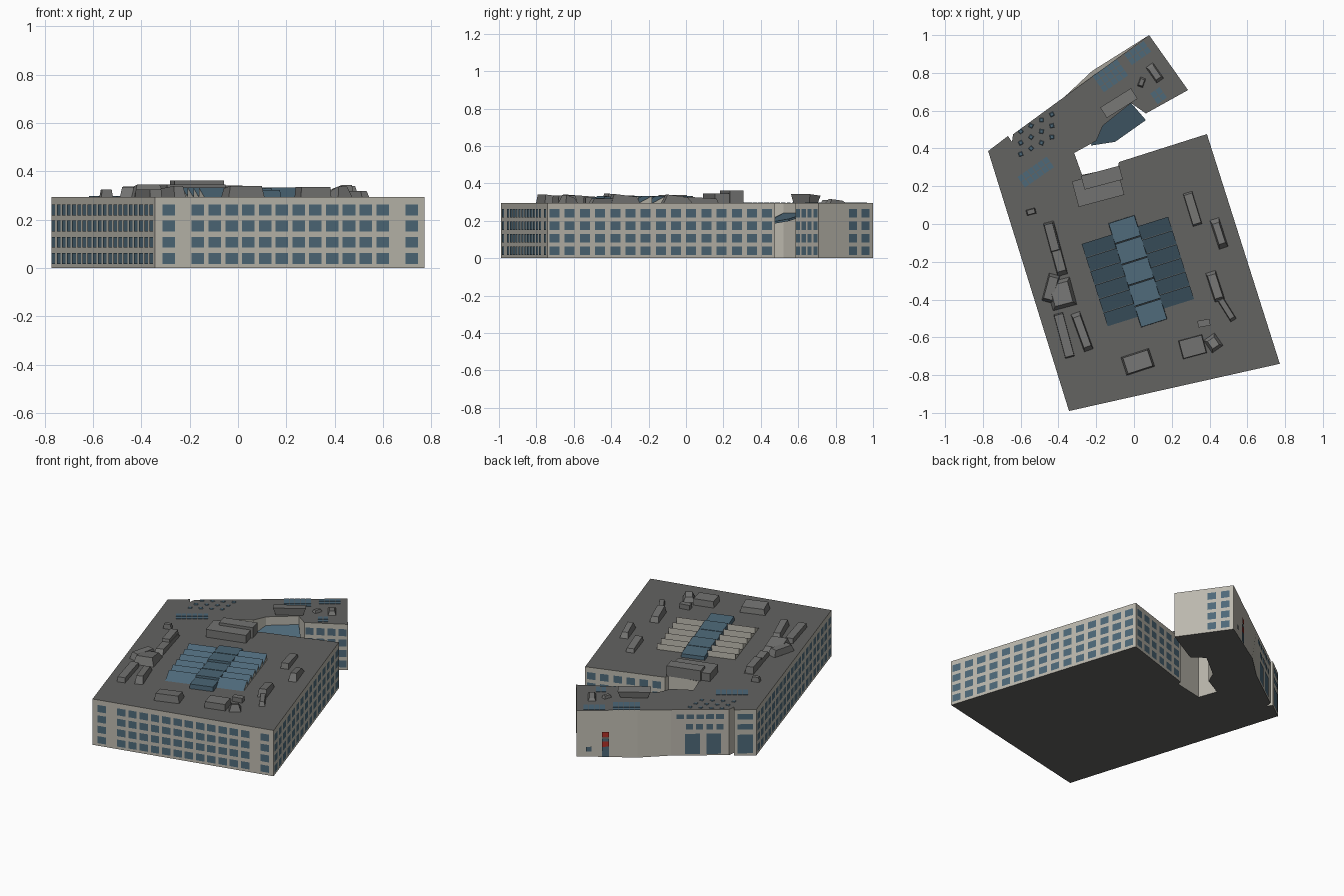
import bpy, math
from mathutils import Vector

if "Cube" in bpy.data.objects:
    bpy.data.objects.remove(bpy.data.objects["Cube"])

ROOF = 0.295

def material(name, c):
    m = bpy.data.materials.new(name)
    m.diffuse_color = (*c, 1)
    m.use_nodes = True
    m.node_tree.nodes["Principled BSDF"].inputs["Base Color"].default_value = m.diffuse_color
    return m

STONE = material("pale_stone", (0.50, 0.48, 0.42))
DARK = material("roofing", (0.125, 0.125, 0.12))
UNIT = material("roof_unit_grey", (0.17, 0.17, 0.165))
GLASS = material("glass", (0.075, 0.14, 0.19))
RED = material("red_paint", (0.45, 0.03, 0.02))

def mesh(name, verts, faces, mats, index=None):
    me = bpy.data.meshes.new(name)
    me.from_pydata([tuple(v) for v in verts], [], faces)
    for m in mats:
        me.materials.append(m)
    if index:
        for p, i in zip(me.polygons, index):
            p.material_index = i
    ob = bpy.data.objects.new(name, me)
    bpy.context.collection.objects.link(ob)
    return ob

def prism(name, base, top, mats, index=None):
    """Solid between two matching rings (counter-clockwise from above)."""
    n = len(base)
    faces = [(i, (i + 1) % n, n + (i + 1) % n, n + i) for i in range(n)]
    faces += [tuple(range(n, 2 * n)), tuple(reversed(range(n)))]
    return mesh(name, list(base) + list(top), faces, mats, index)

def block(name, x, y, sx, sy, deg, z1, mat=UNIT, z0=ROOF, taper=1.0, drop=0.0):
    """Turned box; taper scales the top, drop lowers its +y edge."""
    a = math.radians(deg)
    def ring(s, z, d):
        pts = []
        for u, v in ((-1, -1), (1, -1), (1, 1), (-1, 1)):
            px, py = u * sx / 2 * s, v * sy / 2 * s
            pts.append((x + px * math.cos(a) - py * math.sin(a),
                        y + px * math.sin(a) + py * math.cos(a), z - (d if v > 0 else 0)))
        return pts
    return prism(name, ring(1, z0, 0), ring(taper, z1, drop), [mat])

def windows(name, a, b, ts, zs, w, h, mat=GLASS, out=0.002):
    """Grid of flat panes on the wall a-b, at fractions ts and heights zs."""
    a, b = Vector((*a, 0)), Vector((*b, 0))
    d = (b - a).normalized()
    n = Vector((d.y, -d.x, 0)) * out
    verts, faces = [], []
    for t in ts:
        for z in zs:
            c = a.lerp(b, t) + n + Vector((0, 0, z))
            k = len(verts)
            verts += [c + d * (u * w / 2) + Vector((0, 0, v * h / 2))
                      for u, v in ((-1, -1), (1, -1), (1, 1), (-1, 1))]
            faces.append((k, k + 1, k + 2, k + 3))
    return mesh(name, verts, faces, [mat])

def spread(t0, t1, n):
    return [t0 + (t1 - t0) * i / (n - 1) for i in range(n)]

# building body: one footprint with courtyard gap and entrance recess
FL, FR, BR, WEST = (-0.344, -0.99), (0.772, -0.74), (0.386, 0.476), (-0.772, 0.386)
GAP, END, TIP, SLIT = (-0.08, 0.328), (0.286, 0.709), (0.08, 1.0), (-0.64, 0.475)
foot = [FL, FR, BR, GAP, (-0.085, 0.30), (-0.275, 0.26), (-0.317, 0.376), (-0.20, 0.44),
        (-0.165, 0.52), (-0.015, 0.64), (0.063, 0.585), END, TIP,
        (-0.208, 0.79), (-0.366, 0.675), SLIT, (-0.646, 0.434), (-0.667, 0.466), WEST]
base = [(x, y, 0) for x, y in foot]
base[13] = (-0.222, 0.81, 0)   # rear wall bulges at its foot
prism("building_body", base, [(x, y, ROOF) for x, y in foot], [STONE, DARK],
      [0] * len(foot) + [1, 1])

# window grids on every wall
ROWS = [0.04, 0.107, 0.174, 0.241]
front = [(x + 0.344) / 1.116 for x in [-0.286, 0.718] + [-0.166 + 0.0694 * i for i in range(12)]]
windows("front_windows", FL, FR, front, ROWS, 0.053, 0.045)
windows("right_windows", FR, BR, spread(0.03, 0.965, 15), ROWS, 0.056, 0.045)
windows("left_windows", WEST, FL, spread(0.025, 0.97, 20), ROWS, 0.05, 0.045)
windows("courtyard_windows", BR, GAP, spread(0.08, 0.9, 6), ROWS, 0.052, 0.045)
windows("wing_inner_windows", (0.063, 0.585), END, spread(0.12, 0.88, 4), ROWS, 0.045, 0.045)
windows("wing_end_windows", END, TIP, [0.63, 0.86], ROWS, 0.052, 0.045)
windows("rear_upper_windows", TIP, SLIT, spread(0.68, 0.94, 5), [0.25], 0.045, 0.03)
windows("rear_tall_windows", TIP, SLIT, [0.76, 0.90], [0.075], 0.085, 0.13)
windows("rear_middle_windows", TIP, SLIT, spread(0.74, 0.94, 4), [0.185], 0.04, 0.035)
windows("rear_corner_upper_windows", (-0.667, 0.466), WEST, [0.5], [0.185, 0.25], 0.09, 0.035)
windows("rear_corner_window", (-0.667, 0.466), WEST, [0.5], [0.075], 0.09, 0.12)

# red-framed rear door and small side window
windows("rear_door", TIP, SLIT, [0.19], [0.06], 0.04, 0.12, out=0.015)
windows("rear_door_sign_panels", TIP, SLIT, [0.19], [0.085, 0.145], 0.042, 0.035, RED, 0.016)
windows("rear_small_window", TIP, SLIT, [0.08], [0.05], 0.03, 0.03, out=0.009)

# sloping glass canopy in the entrance recess
canopy = [(-0.23, 0.415, 0.19), (-0.10, 0.435, 0.19), (0.063, 0.55, 0.21),
          (-0.015, 0.64, 0.24), (-0.165, 0.52, 0.24)]
prism("entrance_canopy", [(x, y, z - 0.012) for x, y, z in canopy], canopy, [GLASS])

# atrium skylight: central glass spine with sawtooth rows on both sides
A, C = math.radians(17.5), Vector((0.02, -0.25))
def at(u, v, z):
    return (C.x + u * math.cos(A) - v * math.sin(A), C.y + u * math.sin(A) + v * math.cos(A), z)

for i in range(5):
    v = -0.232 + 0.116 * i
    p = at(0, v, 0)
    block(f"skylight_spine_{i}", p[0], p[1], 0.145, 0.113, 17.5,
          0.330 if i % 2 else 0.324, GLASS, taper=0.98, drop=0.006)
N, PITCH = 6, 0.0765
for side in (-1, 1):
    for i in range(N):
        v0 = -0.23 + i * PITCH
        v1 = v0 + PITCH * 0.97
        u0, u1 = sorted((side * 0.07, side * 0.24))
        pts = [at(u, v, z) for u in (u0, u1)
               for v, z in ((v0, ROOF), (v1, ROOF), (v1, 0.333))]
        faces = [(0, 3, 5, 2), (1, 2, 5, 4), (0, 2, 1), (3, 4, 5), (0, 1, 4, 3)]
        mesh(f"skylight_row_{side}_{i}", pts, faces, [GLASS, STONE], [0, 1, 1, 1, 1])

# stepped plant room beside the courtyard
block("plant_room", -0.19, 0.19, 0.25, 0.14, 15, 0.345)
block("plant_room_upper", -0.17, 0.245, 0.21, 0.075, 15, 0.362)

# scattered rooftop units: x, y, width, depth, turn, top, taper, drop
units = [
    (-0.415, -0.13, 0.055, 0.29, 15, 0.325, 0.85, 0.01),
    (-0.435, -0.07, 0.05, 0.16, 15, 0.338, 0.9, 0),
    (-0.385, -0.37, 0.13, 0.15, 15, 0.345, 0.75, 0.015),
    (-0.44, -0.34, 0.06, 0.15, -15, 0.335, 0.8, 0),
    (-0.37, -0.59, 0.05, 0.24, 15, 0.325, 0.95, 0),
    (-0.275, -0.57, 0.05, 0.21, 20, 0.34, 0.8, 0.012),
    (-0.545, 0.065, 0.05, 0.03, 15, 0.325, 0.8, 0),
    (0.02, -0.73, 0.155, 0.10, 18, 0.34, 0.88, 0.01),
    (0.31, -0.65, 0.13, 0.10, 15, 0.335, 0.95, 0),
    (0.42, -0.63, 0.07, 0.08, 35, 0.338, 0.6, 0.015),
    (0.37, -0.525, 0.065, 0.035, 10, 0.325, 1, 0),
    (0.43, -0.33, 0.055, 0.16, 18, 0.343, 0.8, 0.015),
    (0.49, -0.45, 0.035, 0.14, 32, 0.32, 0.8, 0),
    (0.45, -0.05, 0.05, 0.16, 18, 0.34, 0.7, 0.015),
    (0.31, 0.08, 0.05, 0.18, 17, 0.328, 0.9, 0.01),
    (-0.08, 0.64, 0.16, 0.055, 32, 0.342, 1.2, 0.008),
    (0.11, 0.80, 0.045, 0.10, 35, 0.315, 0.7, 0.008),
    (0.04, 0.75, 0.03, 0.05, -20, 0.312, 0.7, 0),
]
for i, (x, y, sx, sy, r, z, tp, dr) in enumerate(units):
    block(f"roof_unit_{i}", x, y, sx, sy, r, z, taper=tp, drop=dr)

# flat solar panel arrays on the wing roof: x, y, columns, rows
for k, (x, y, nx, ny) in enumerate([(-0.125, 0.785, 5, 3), (0.02, 0.905, 4, 2),
                                    (-0.52, 0.275, 6, 2), (0.13, 0.68, 2, 2)]):
    r = math.radians(35)
    for i in range(nx):
        for j in range(ny):
            u, v = (i - (nx - 1) / 2) * 0.032, (j - (ny - 1) / 2) * 0.036
            block(f"solar_panel_{k}_{i}_{j}", x + u * math.cos(r) - v * math.sin(r),
                  y + u * math.sin(r) + v * math.cos(r), 0.028, 0.032, 35, ROOF + 0.003, GLASS)

# small loose skylights near the wing corner
for i in range(12):
    x, y = -0.60 + 0.055 * (i % 4), 0.37 + 0.06 * (i // 4) + 0.03 * (i % 4)
    block(f"small_skylight_{i}", x, y, 0.022, 0.022, 20 + 25 * i, ROOF + 0.003, GLASS, taper=0.7)
